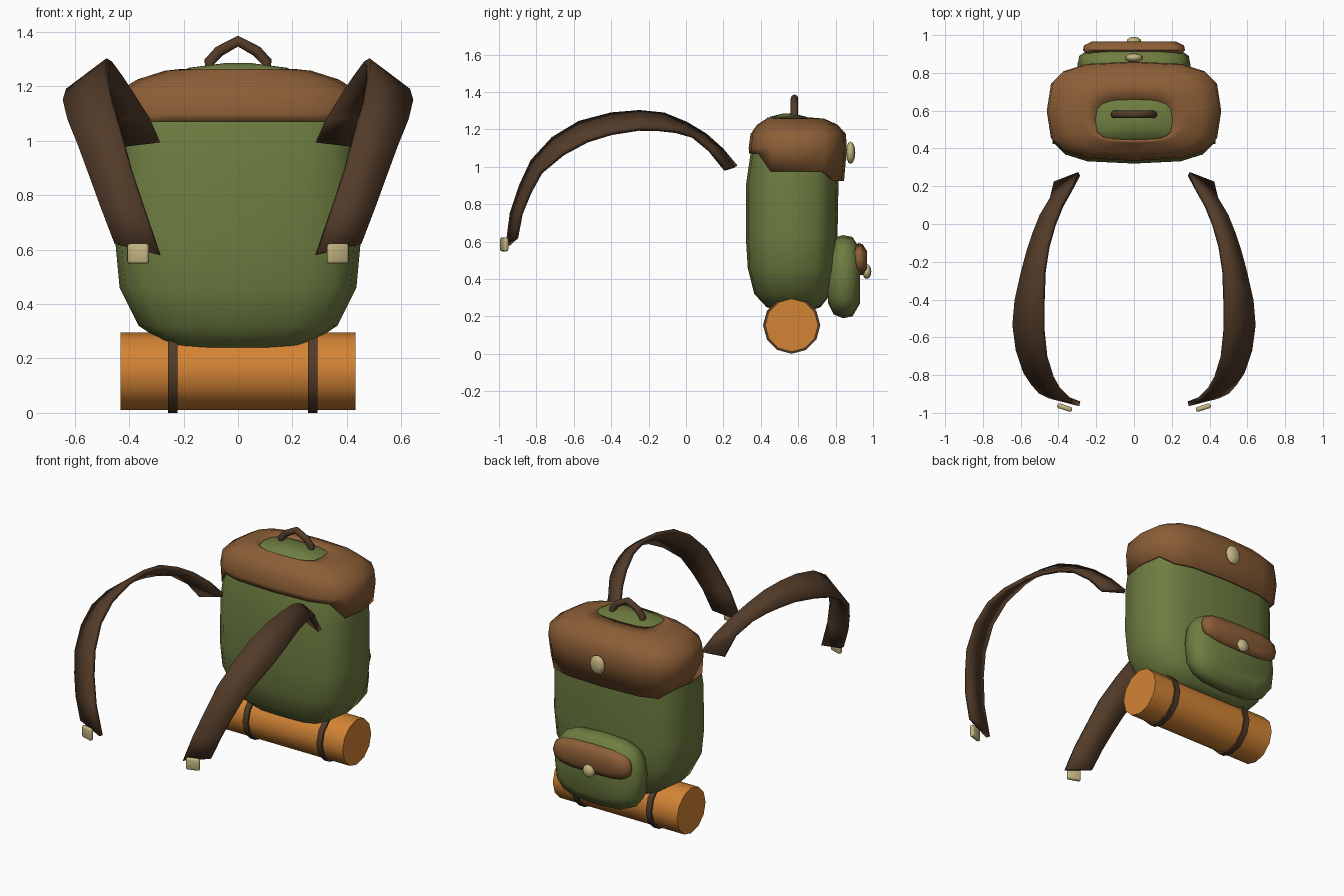
import bpy, bmesh, math
from mathutils import Matrix, Vector

if "Cube" in bpy.data.objects:
    bpy.data.objects.remove(bpy.data.objects["Cube"])


def material(name, rgb):
    m = bpy.data.materials.new(name)
    m.diffuse_color = (*rgb, 1)
    m.use_nodes = True
    m.node_tree.nodes["Principled BSDF"].inputs["Base Color"].default_value = m.diffuse_color
    return m


GREEN = material("green_canvas", (0.155, 0.205, 0.052))
BROWN = material("brown_leather", (0.26, 0.112, 0.037))
DARK = material("dark_leather", (0.085, 0.044, 0.022))
ORANGE = material("orange_fabric", (0.65, 0.23, 0.035))
BRASS = material("pale_brass", (0.55, 0.46, 0.22))


def finish(name, bm, mat, angle=60):
    bmesh.ops.recalc_face_normals(bm, faces=bm.faces)
    me = bpy.data.meshes.new(name)
    bm.to_mesh(me)
    bm.free()
    me.materials.append(mat)
    ob = bpy.data.objects.new(name, me)
    bpy.context.collection.objects.link(ob)
    bpy.ops.object.select_all(action='DESELECT')
    bpy.context.view_layer.objects.active = ob
    ob.select_set(True)
    bpy.ops.object.shade_smooth_by_angle(angle=math.radians(angle))
    return ob


def bridge(bm, rings):
    n = len(rings[0])
    for a, b in zip(rings, rings[1:]):
        for i in range(n):
            j = (i + 1) % n
            bm.faces.new((a[i], a[j], b[j], b[i]))


def loft(name, rows, mat, axis='z', caps=True, power=3.2, n=16):
    """Rounded-rectangle rings; each row is (level, half width, low, high).
    A level may be a function of the position round the ring."""
    bm = bmesh.new()
    rings = []
    for level, hx, lo, hi in rows:
        ring = []
        for i in range(n):
            a = 2 * math.pi * i / n
            c, s = [math.copysign(abs(v) ** (2 / power), v) if abs(v) > 1e-6 else 0
                    for v in (math.cos(a), math.sin(a))]
            t = level(s) if callable(level) else level
            v = (lo + hi) / 2 + s * (hi - lo) / 2
            ring.append(bm.verts.new((c * hx, v, t) if axis == 'z' else (c * hx, t, v)))
        rings.append(ring)
    bridge(bm, rings)
    if caps:
        bm.faces.new(rings[0])
        bm.faces.new(rings[-1])
    return finish(name, bm, mat)


def solidify(ob, thickness, offset):
    m = ob.modifiers.new("thickness", 'SOLIDIFY')
    m.thickness, m.offset = thickness, offset


# Main bag
loft("bag_body", [(0.235, 0.19, 0.47, 0.68), (0.25, 0.26, 0.43, 0.72), (0.32, 0.365, 0.365, 0.775),
                  (0.46, 0.435, 0.33, 0.80), (0.62, 0.45, 0.32, 0.81), (0.90, 0.445, 0.32, 0.815),
                  (1.07, 0.43, 0.345, 0.81), (1.17, 0.41, 0.37, 0.80), (1.215, 0.33, 0.41, 0.76),
                  (1.245, 0.23, 0.44, 0.69), (1.268, 0.18, 0.45, 0.64), (1.285, 0.05, 0.52, 0.57)], GREEN)


# Top flap, hanging lowest on the pocket side
def hem(s):
    return 1.07 if s < -0.75 else 0.925 if s > 0.75 else 0.975


flap = loft("top_flap", [(hem, 0.452, 0.338, 0.845), (1.10, 0.462, 0.335, 0.86),
                         (1.175, 0.452, 0.345, 0.855), (1.225, 0.37, 0.38, 0.81),
                         (1.257, 0.27, 0.43, 0.74), (1.264, 0.205, 0.435, 0.66)], BROWN, caps=False)
solidify(flap, 0.015, -1)

# Pocket and its flap
loft("pocket", [(0.76, 0.24, 0.27, 0.56), (0.79, 0.285, 0.21, 0.62), (0.84, 0.30, 0.19, 0.635),
                (0.89, 0.29, 0.20, 0.625), (0.93, 0.23, 0.27, 0.56)], GREEN, axis='y')
loft("pocket_flap", [(0.90, 0.25, 0.45, 0.57), (0.92, 0.27, 0.42, 0.593),
                     (0.945, 0.265, 0.42, 0.585), (0.967, 0.22, 0.455, 0.55)], BROWN, axis='y')

# Buttons
for name, loc, size in (("flap_button", (0, 0.88, 1.075), (0.05, 0.025, 0.06)),
                        ("pocket_button", (0, 0.967, 0.44), (0.04, 0.024, 0.04))):
    bm = bmesh.new()
    bmesh.ops.create_uvsphere(bm, u_segments=10, v_segments=6, radius=1,
                              matrix=Matrix.Translation(loc) @ Matrix.Diagonal((*size, 1)))
    finish(name, bm, BRASS)

# Carry handle: mitred round tube
bm = bmesh.new()
path = [Vector((x, 0.58, z)) for x, z in
        ((-0.10, 1.26), (-0.105, 1.29), (-0.07, 1.328), (0, 1.366),
         (0.07, 1.328), (0.105, 1.29), (0.10, 1.26))]
rings = []
for i, p in enumerate(path):
    t = (path[min(i + 1, 6)] - path[max(i - 1, 0)]).normalized()
    side = Vector((-t.z, 0, t.x))
    rings.append([bm.verts.new(p + 0.02 * (math.cos(a) * side + math.sin(a) * Vector((0, 1, 0))))
                  for a in (k * math.pi / 4 for k in range(8))])
bridge(bm, rings)
bm.faces.new(rings[0])
bm.faces.new(rings[-1])
finish("carry_handle", bm, DARK)

# Bedroll and the two bands round it
for name, x, length, r, mat in (("bedroll", 0, 0.865, 0.142, ORANGE),
                                ("bedroll_band_left", -0.24, 0.036, 0.153, DARK),
                                ("bedroll_band_right", 0.275, 0.036, 0.153, DARK)):
    bm = bmesh.new()
    bmesh.ops.create_cone(bm, cap_ends=True, segments=12, radius1=r, radius2=r, depth=length,
                          matrix=Matrix.Translation((x, 0.565, 0.153)) @ Matrix.Rotation(math.pi / 2, 4, 'Y'))
    finish(name, bm, mat, 50)

# Shoulder straps: a ribbon between an inner and an outer edge, with a buckle
INNER = [(.29, .265, 1.0), (.33, .19, 1.09), (.38, .10, 1.17), (.42, 0, 1.23), (.455, -.12, 1.28),
         (.475, -.25, 1.293), (.48, -.40, 1.28), (.48, -.57, 1.235), (.465, -.71, 1.15),
         (.43, -.82, 1.03), (.395, -.88, .90), (.345, -.93, .75), (.287, -.952, .58)]
OUTER = [(.42, .215, .985), (.44, .13, 1.09), (.495, .04, 1.165), (.53, -.05, 1.19), (.56, -.14, 1.20),
         (.59, -.25, 1.203), (.625, -.40, 1.18), (.637, -.53, 1.14), (.62, -.66, 1.07),
         (.58, -.78, .97), (.54, -.84, .86), (.50, -.885, .75), (.45, -.91, .62)]
for side, sx in (("left", -1), ("right", 1)):
    bm = bmesh.new()
    a, b = [[bm.verts.new((sx * x, y, z)) for x, y, z in edge] for edge in (INNER, OUTER)]
    for i in range(len(a) - 1):
        bm.faces.new((a[i], a[i + 1], b[i + 1], b[i]))
    solidify(finish("shoulder_strap_" + side, bm, DARK), 0.026, 0)

    bm = bmesh.new()
    bmesh.ops.create_cube(bm, size=1, matrix=Matrix.Translation((sx * 0.367, -0.972, 0.585))
                          @ Matrix.Rotation(sx * math.radians(18), 4, 'Z')
                          @ Matrix.Diagonal((0.082, 0.026, 0.074, 1)))
    bmesh.ops.bevel(bm, geom=bm.edges[:], offset=0.01, segments=2, profile=0.5, affect='EDGES')
    finish("strap_buckle_" + side, bm, BRASS)
